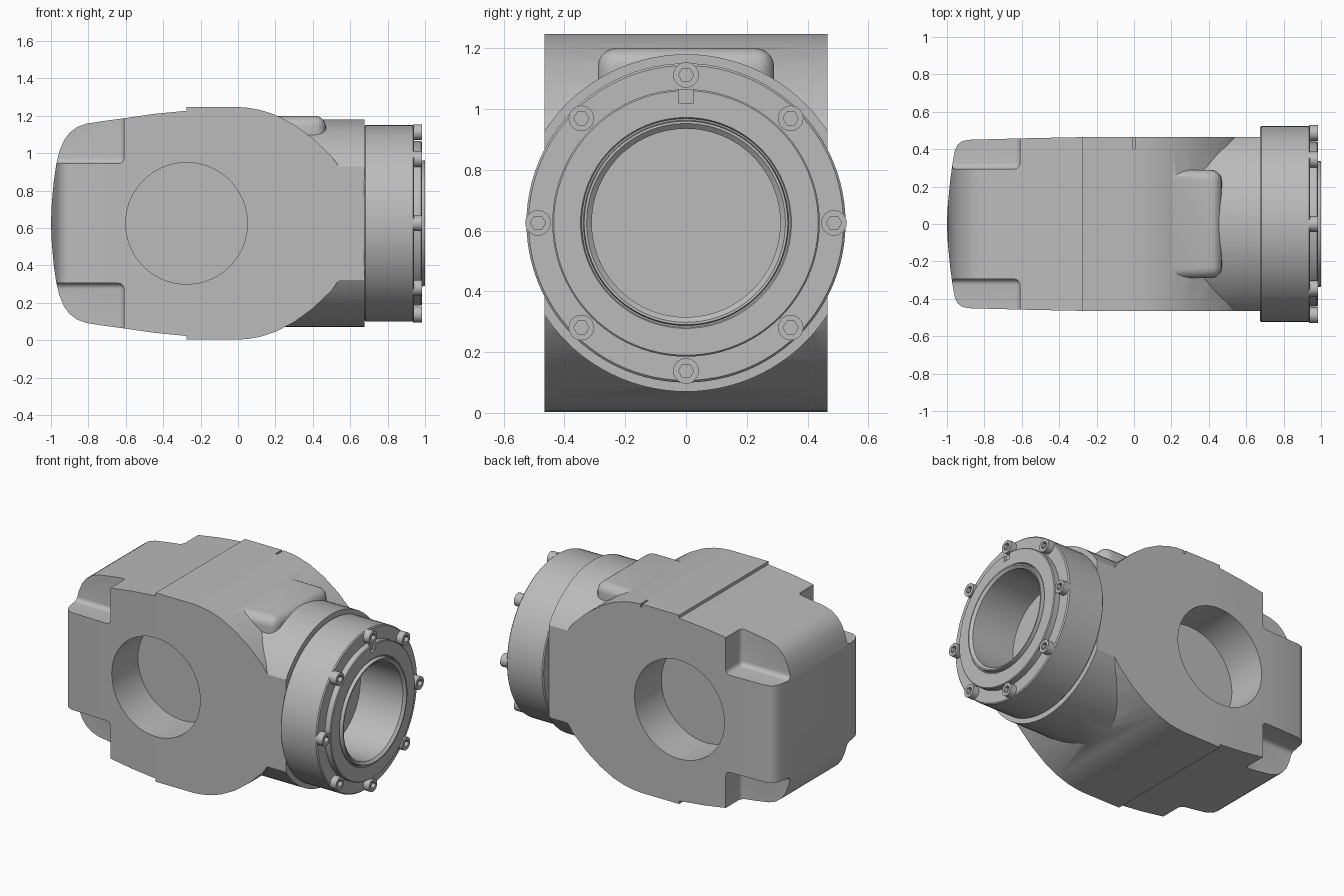
import bpy, bmesh, math
from mathutils import Matrix, Vector

MID = 0.625      # height of both bore axes
HALF = 0.465     # half width of the housing

cube = bpy.data.objects.get("Cube")
if cube:
    bpy.data.objects.remove(cube, do_unlink=True)

steel = bpy.data.materials.new("plain_grey")
steel.use_nodes = True
GREY = (0.5, 0.5, 0.5, 1)
steel.diffuse_color = GREY
steel.node_tree.nodes["Principled BSDF"].inputs["Base Color"].default_value = GREY


def make(name, bm):
    bmesh.ops.recalc_face_normals(bm, faces=bm.faces)
    mesh = bpy.data.meshes.new(name)
    bm.to_mesh(mesh)
    bm.free()
    mesh.materials.append(steel)
    obj = bpy.data.objects.new(name, mesh)
    bpy.context.collection.objects.link(obj)
    return obj


def prism(name, points, direction):
    """Extrude a closed outline along a vector."""
    bm = bmesh.new()
    face = bm.faces.new([bm.verts.new(p) for p in points])
    new = bmesh.ops.extrude_face_region(bm, geom=[face])["geom"]
    bmesh.ops.translate(bm, vec=Vector(direction),
                        verts=[g for g in new if isinstance(g, bmesh.types.BMVert)])
    return make(name, bm)


def side_prism(name, upper):
    """Prism along y from the upper half of an outline, mirrored below the axis."""
    lower = [(x, 2 * MID - z) for x, z in reversed(upper) if abs(z - MID) > 1e-4]
    return prism(name, [(x, -HALF, z) for x, z in upper + lower], (0, 2 * HALF, 0))


def box(name, lo, hi, bevel=0, segments=5):
    lo, hi = Vector(lo), Vector(hi)
    bm = bmesh.new()
    bmesh.ops.create_cube(bm, size=1)
    bmesh.ops.scale(bm, vec=hi - lo, verts=bm.verts)
    bmesh.ops.translate(bm, vec=(lo + hi) / 2, verts=bm.verts)
    if bevel:
        bmesh.ops.bevel(bm, geom=bm.edges[:], offset=bevel, segments=segments,
                        profile=0.5, affect='EDGES')
    return make(name, bm)


def cylinder(name, radius, length, centre, axis, sides=96):
    bm = bmesh.new()
    bmesh.ops.create_cone(bm, cap_ends=True, segments=sides, radius1=radius,
                          radius2=radius, depth=length)
    turn = Matrix.Rotation(math.pi / 2, 4, 'Y' if axis == 'x' else 'X')
    bmesh.ops.transform(bm, matrix=Matrix.Translation(centre) @ turn, verts=bm.verts)
    return make(name, bm)


def lathe(name, profile, steps=96):
    """Revolve a closed (x, radius) outline about the x axis."""
    bm = bmesh.new()
    verts = [bm.verts.new((x, 0, MID + r)) for x, r in profile]
    edges = [bm.edges.new((verts[i - 1], verts[i])) for i in range(len(verts))]
    bmesh.ops.spin(bm, geom=verts + edges, cent=(0, 0, MID), axis=(1, 0, 0),
                   angle=2 * math.pi, steps=steps)
    bmesh.ops.remove_doubles(bm, verts=bm.verts, dist=1e-4)
    return make(name, bm)


def combine(target, tool, operation, keep=False):
    mod = target.modifiers.new("combine", 'BOOLEAN')
    mod.operation, mod.object, mod.solver = operation, tool, 'EXACT'
    bpy.context.view_layer.objects.active = target
    bpy.ops.object.modifier_apply(modifier=mod.name)
    if not keep:
        bpy.data.objects.remove(tool, do_unlink=True)


# Rounded rear head: side outline crossed with a plan outline
head = side_prism("rear_head", [
    (-0.275, 1.227), (-0.45, 1.21), (-0.6, 1.188), (-0.72, 1.172), (-0.81, 1.158),
    (-0.86, 1.14), (-0.9, 1.11), (-0.93, 1.07), (-0.955, 1.01), (-0.972, 0.94),
    (-0.985, 0.85), (-0.995, 0.74), (-1, MID)])
half_plan = [(-0.25, HALF), (-0.6, 0.458), (-0.89, 0.45), (-0.92, 0.442), (-0.942, 0.425),
             (-0.957, 0.395), (-0.968, 0.34), (-0.983, 0.23), (-0.995, 0.11)]
plan = half_plan + [(-1.001, 0)] + [(x, -y) for x, y in reversed(half_plan)]
combine(head, prism("plan_cutter", [(x, y, -0.2) for x, y in plan], (0, 0, 1.7)), 'INTERSECT')

# Pockets at the four head corners
for sy in (-1, 1):
    for sz in (-1, 1):
        ys = sorted((sy * 0.295, sy * 0.7))
        zs = sorted((MID + sz * 0.32, MID + sz * 0.9))
        pocket = box("pocket_cutter", (-1.3, ys[0], zs[0]), (-0.61, ys[1], zs[1]), 0.03)
        combine(head, pocket, 'DIFFERENCE')

# Main housing with a curved shoulder
housing = side_prism("main_housing", [
    (-0.275, 1.247), (0, 1.247), (0.06, 1.242), (0.12, 1.231), (0.2, 1.205), (0.3, 1.153),
    (0.4, 1.08), (0.5, 0.985), (0.56, 0.9), (0.6, 0.79), (0.615, MID)])

# Round neck flattened on both sides, with a raised pad on top
neck = cylinder("neck", 0.555, 0.77, (0.29, 0, MID), 'x')
combine(neck, box("neck_trim", (-0.5, -HALF, -0.5), (1, HALF, 2)), 'INTERSECT')
combine(housing, neck, 'UNION')
combine(housing, box("pad", (0.1, -0.29, 0.9), (0.47, 0.29, 1.2), 0.06), 'UNION')
combine(housing, box("slit_cutter", (-0.006, 0.4, 1.225), (0.006, 0.6, 1.4)), 'DIFFERENCE')

# Blind cross bores on both sides
for sy in (-1, 1):
    bore = cylinder("bore_cutter", 0.325, 0.56, (-0.275, sy * HALF, MID), 'y')
    combine(head, bore, 'DIFFERENCE', keep=True)
    combine(housing, bore, 'DIFFERENCE')

# Collar, and the flange with its raised rim
collar = lathe("collar", [(0.675, 0.31), (0.675, 0.518), (0.682, 0.525), (0.935, 0.525),
                          (0.942, 0.518), (0.942, 0.31)])
flange = lathe("flange", [(0.94, 0.31), (0.94, 0.44), (0.978, 0.44), (0.983, 0.435),
                          (0.983, 0.347), (0.975, 0.343), (0.975, 0.338), (1, 0.335),
                          (1, 0.327), (0.985, 0.31)])
notch = box("notch_cutter", (0.965, -0.025, MID + 0.395), (1.1, 0.025, MID + 0.5))
combine(flange, notch, 'DIFFERENCE')

# Socket head bolts around the collar
bolt = cylinder("bolt_1", 0.042, 0.05, (0.96, 0, 0), 'x', 24)
combine(bolt, cylinder("socket_cutter", 0.025, 0.06, (0.99, 0, 0), 'x', 6), 'DIFFERENCE')
bolts = [bolt]
for i in range(1, 8):
    copy = bpy.data.objects.new(f"bolt_{i + 1}", bolt.data)
    bpy.context.collection.objects.link(copy)
    bolts.append(copy)
for i, obj in enumerate(bolts):
    a = i * math.pi / 4
    obj.location = (0, 0.487 * math.sin(a), MID + 0.487 * math.cos(a))

# Smooth the curved surfaces and keep edges sharp
bpy.ops.object.select_all(action='DESELECT')
for obj in (head, housing, collar, flange, bolt):
    obj.select_set(True)
bpy.context.view_layer.objects.active = housing
bpy.ops.object.shade_smooth_by_angle(angle=math.radians(30))
